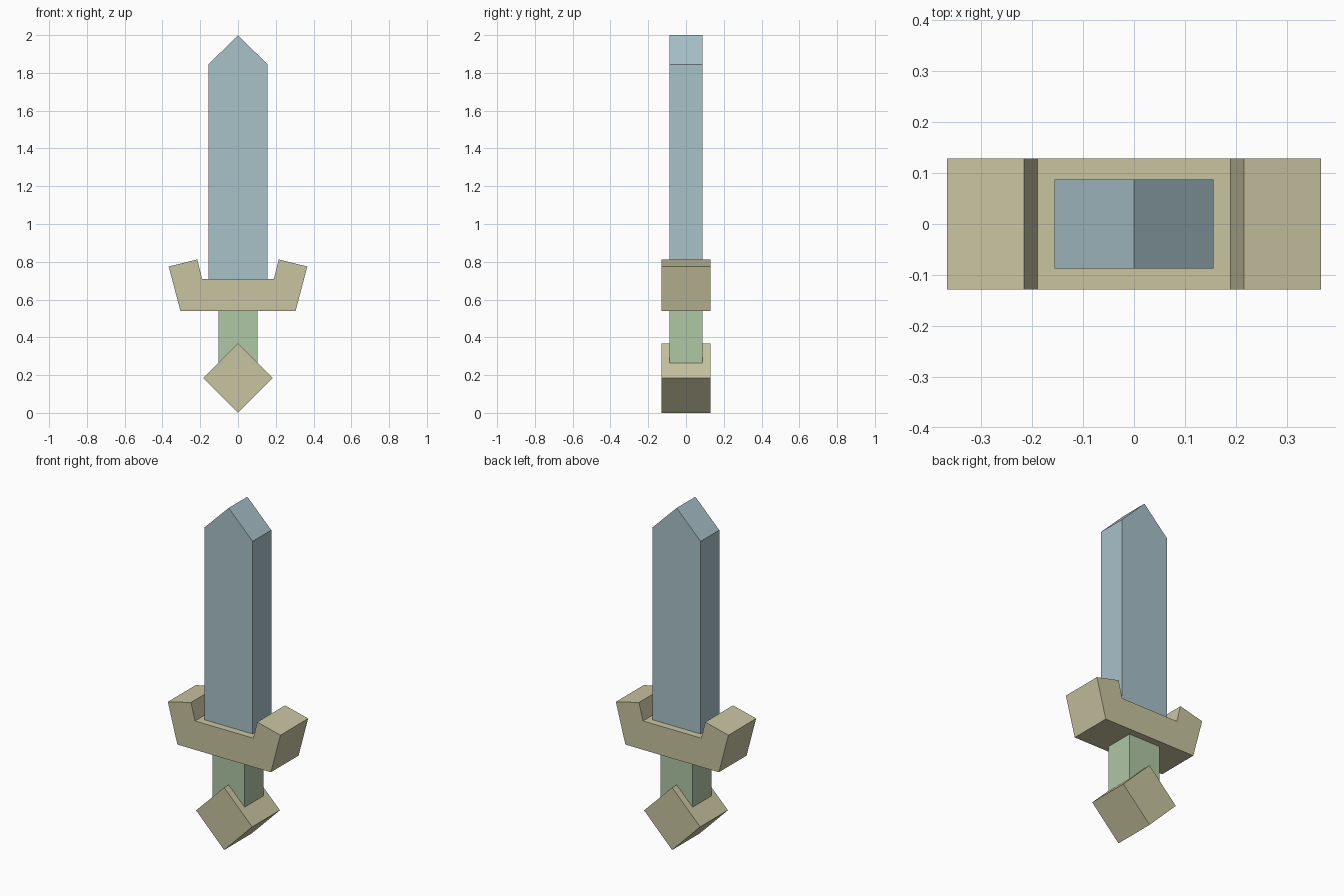
import bpy
import bmesh

if "Cube" in bpy.data.objects:
    bpy.data.objects.remove(bpy.data.objects["Cube"])


def material(name, rgb):
    # sRGB 0-255 to linear
    m = bpy.data.materials.new(name)
    lin = [((c / 255 + 0.055) / 1.055) ** 2.4 for c in rgb]
    m.diffuse_color = (*lin, 1)
    m.use_nodes = True
    m.node_tree.nodes["Principled BSDF"].inputs["Base Color"].default_value = m.diffuse_color
    return m


def extrude_profile(name, half, depth, mat):
    """Mirror a right-hand x/z outline (bottom to top) and extrude it along y."""
    left = [(-x, z) for x, z in reversed(half) if x > 0]
    bm = bmesh.new()
    face = bm.faces.new([bm.verts.new((x, -depth / 2, z)) for x, z in half + left])
    ext = bmesh.ops.extrude_face_region(bm, geom=[face])
    moved = [v for v in ext["geom"] if isinstance(v, bmesh.types.BMVert)]
    bmesh.ops.translate(bm, verts=moved, vec=(0, depth, 0))
    bmesh.ops.recalc_face_normals(bm, faces=bm.faces)
    mesh = bpy.data.meshes.new(name)
    bm.to_mesh(mesh)
    bm.free()
    mesh.materials.append(mat)
    obj = bpy.data.objects.new(name, mesh)
    bpy.context.collection.objects.link(obj)
    return obj


steel = material("pale blue steel", (168, 194, 201))
brass = material("pale brass", (200, 196, 161))
green = material("soft green grip", (175, 199, 165))

# Pointed blade
extrude_profile("blade", [(0.156, 0.70), (0.156, 1.845), (0, 2.0)], 0.174, steel)

# Crossguard with upturned ends
extrude_profile("crossguard",
                [(0.305, 0.54), (0.367, 0.775), (0.216, 0.812), (0.19, 0.71)],
                0.258, brass)

# Grip between pommel and guard
extrude_profile("grip", [(0.104, 0.25), (0.104, 0.545)], 0.174, green)

# Diamond pommel
extrude_profile("pommel", [(0, 0), (0.183, 0.185), (0, 0.368)], 0.258, brass)
